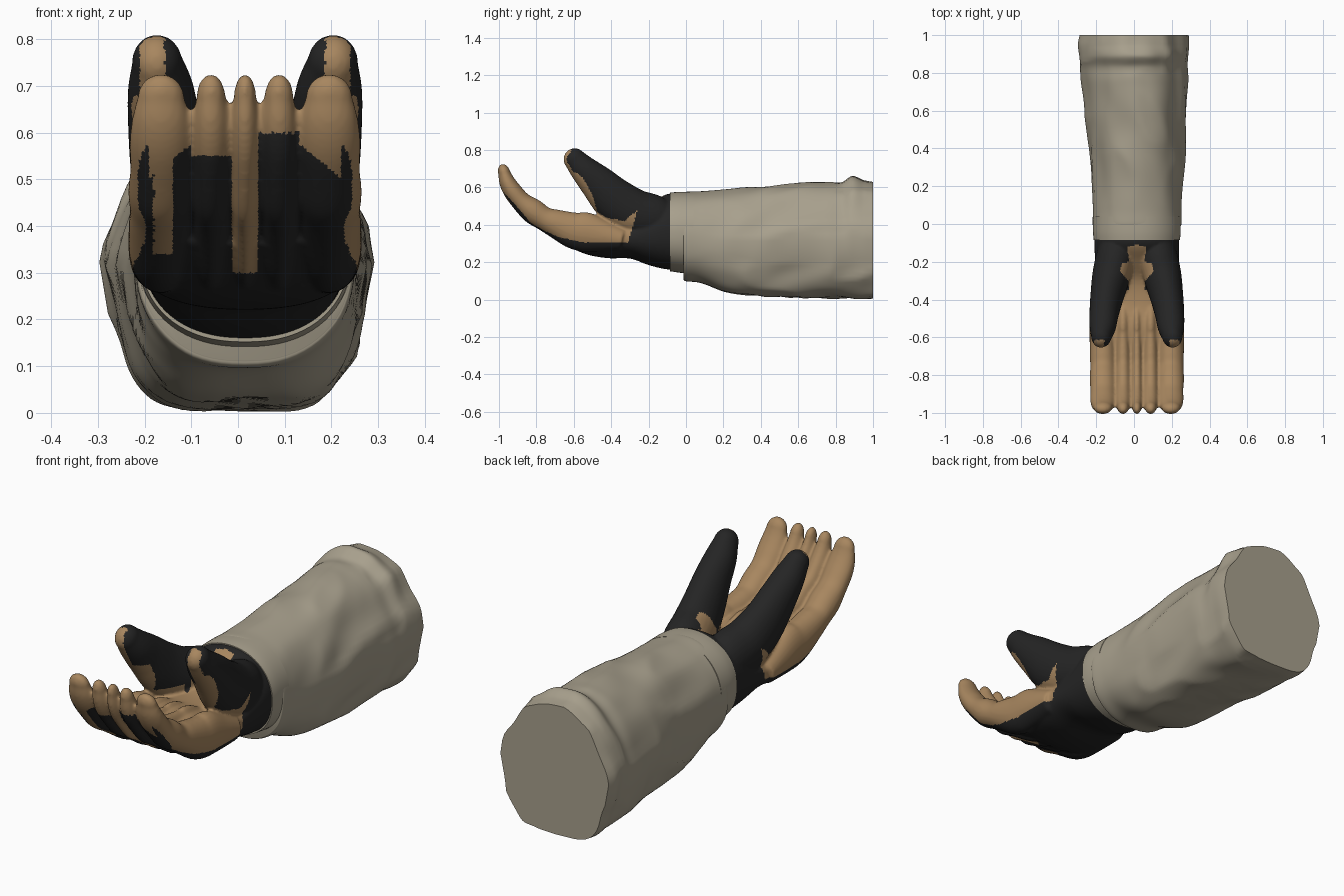
import bpy, bmesh, math
from mathutils import Vector, noise

if "Cube" in bpy.data.objects:
    bpy.data.objects.remove(bpy.data.objects["Cube"])

MID = 0.015  # mirror line of the hand


def material(name, rgb):
    m = bpy.data.materials.new(name)
    m.use_nodes = True
    m.diffuse_color = (*rgb, 1)
    bsdf = m.node_tree.nodes["Principled BSDF"]
    bsdf.inputs["Base Color"].default_value = (*rgb, 1)
    bsdf.inputs["Roughness"].default_value = 0.8
    return m


BLACK = material("black fabric", (0.018, 0.018, 0.018))
TAN = material("tan leather", (0.39, 0.24, 0.115))
GREY = material("warm grey cloth", (0.39, 0.35, 0.265))


def spline(pts, steps):
    """Smooth curve through tuples of any length."""
    pts = [Vector(p) for p in pts]
    out = []
    for i in range(len(pts) - 1):
        a, b, c, d = pts[max(i - 1, 0)], pts[i], pts[i + 1], pts[min(i + 2, len(pts) - 1)]
        for k in range(steps):
            t = k / steps
            out.append(b + (c - a) * (t / 2) + (a * 2 - b * 5 + c * 4 - d) * (t * t / 2)
                       + (b * 3 - a - c * 3 + d) * (t ** 3 / 2))
    return out + [pts[-1]]


def lerp_table(table, t):
    for (a, va), (b, vb) in zip(table, table[1:]):
        if t <= b:
            return va + (vb - va) * max(0, (t - a) / (b - a))
    return table[-1][1]


def loft(bm, rings):
    loops = [[bm.verts.new(p) for p in ring] for ring in rings]
    n = len(loops[0])
    faces = [bm.faces.new(loops[0]), bm.faces.new(loops[-1])]
    for a, b in zip(loops, loops[1:]):
        for i in range(n):
            j = (i + 1) % n
            faces.append(bm.faces.new((a[i], a[j], b[j], b[i])))
    bmesh.ops.recalc_face_normals(bm, faces=faces)


def section(y, half, low, high, cx=MID, top=2.1, bottom=2.3, taper=0, n=72):
    """Upright rounded cross-section; a larger power is squarer."""
    ring, mid, h = [], (low + high) / 2, (high - low) / 2
    for i in range(n):
        a = math.tau * i / n
        c, s = math.cos(a), math.sin(a)
        p = 2 / (bottom if s < 0 else top)
        up = math.copysign(abs(s) ** p, s)
        across = math.copysign(abs(c) ** p, c) * (1 - taper * abs(up))
        ring.append(Vector((cx + half * across, y, mid + h * up)))
    return ring


def digit(bm, pts):
    """Round-tipped tube; points are x, y, z, half width, half thickness."""
    path = spline(pts, 6)
    rings = []

    def ring(c, t, rx, rn):
        side = (Vector((1, 0, 0)) - t * t.x).normalized()
        up = side.cross(t)
        rings.append([c + side * rx * math.cos(math.tau * i / 28) + up * rn * math.sin(math.tau * i / 28)
                      for i in range(28)])

    for i, p in enumerate(path):
        t = (path[min(i + 1, len(path) - 1)] - path[max(i - 1, 0)]).to_3d().normalized()
        ring(Vector(p[:3]), t, p[3], p[4])
    reach = max(0.052, p[4])
    for deg in range(15, 90, 14):
        a = math.radians(deg)
        ring(Vector(p[:3]) + t * reach * math.sin(a), t, p[3] * math.cos(a), p[4] * math.cos(a))
    loft(bm, rings)


def make(name, bm, mats):
    me = bpy.data.meshes.new(name)
    bm.to_mesh(me)
    bm.free()
    ob = bpy.data.objects.new(name, me)
    bpy.context.collection.objects.link(ob)
    for m in mats:
        me.materials.append(m)
    bpy.ops.object.select_all(action="DESELECT")
    ob.select_set(True)
    bpy.context.view_layer.objects.active = ob
    return ob


# Glove: palm, five fingers and a thumb on each side, fused together
bm = bmesh.new()
palm = [(0.02, 0.222, 0.155, 0.56), (-0.1, 0.224, 0.162, 0.565), (-0.2, 0.222, 0.185, 0.5),
        (-0.3, 0.222, 0.22, 0.44), (-0.42, 0.23, 0.222, 0.43), (-0.54, 0.235, 0.245, 0.45),
        (-0.64, 0.235, 0.295, 0.445), (-0.73, 0.22, 0.36, 0.45)]
loft(bm, [section(*p) for p in spline(palm, 5)])

# Finger path: y, z, half thickness, width factor
finger = [(-0.34, 0.32, 0.06, 0.9), (-0.44, 0.34, 0.085, 0.97), (-0.53, 0.36, 0.105, 1),
          (-0.6, 0.37, 0.098, 1), (-0.7, 0.408, 0.076, 0.98),
          (-0.76, 0.434, 0.064, 0.95), (-0.82, 0.474, 0.067, 1), (-0.88, 0.523, 0.054, 0.94),
          (-0.927, 0.58, 0.05, 0.96), (-0.956, 0.63, 0.043, 0.88), (-0.971, 0.675, 0.033, 0.72)]
for off, width in ((-0.18, 0.07), (-0.073, 0.043), (0, 0.033), (0.073, 0.043), (0.18, 0.07)):
    digit(bm, [(MID + off, y, z, width * w, r) for y, z, r, w in finger])

# Thumb path: offset from the middle, y, z, half width, half thickness
thumb = [(0.1, -0.1, 0.41, 0.09, 0.105), (0.115, -0.18, 0.435, 0.102, 0.127),
         (0.137, -0.28, 0.465, 0.1, 0.128), (0.158, -0.38, 0.532, 0.088, 0.12),
         (0.173, -0.47, 0.622, 0.078, 0.098), (0.181, -0.545, 0.695, 0.07, 0.076),
         (0.188, -0.595, 0.75, 0.054, 0.06)]
for s in (-1, 1):
    digit(bm, [(MID + s * u, *rest) for u, *rest in thumb])

glove = make("glove", bm, [BLACK, TAN])
remesh = glove.modifiers.new("fuse", "REMESH")
remesh.mode = "VOXEL"
remesh.voxel_size = 0.0075
relax = glove.modifiers.new("relax", "SMOOTH")
relax.factor, relax.iterations = 0.5, 5
for mod in ("fuse", "relax"):
    bpy.ops.object.modifier_apply(modifier=mod)

SIDE_EDGE = [(-1, 0.6), (-0.91, 0.505), (-0.83, 0.41), (-0.75, 0.365), (-0.67, 0.33), (-0.54, 0.305)]
THUMB_EDGE = [(-0.7, 0.8), (-0.64, 0.73), (-0.55, 0.65), (-0.5, 0.56), (-0.475, 0.47), (-0.43, 0.44),
              (-0.33, 0.42), (-0.26, 0.48), (-0.24, 0.55)]
VALLEY = [(-0.62, 0.2), (-0.55, 0.1), (-0.48, 0.06), (-0.4, 0.04), (-0.3, 0.045), (-0.25, 0.09),
          (-0.21, 0.08), (-0.2, 0.04), (-0.12, 0.05), (-0.11, 0)]


def is_tan(c, n):
    u, y, z = abs(c.x - MID), c.y, c.z
    below_thumb = z < lerp_table(THUMB_EDGE, y)
    in_valley = u < lerp_table(VALLEY, y)
    if y > -0.68 and z > 0.49 and u > 0.1:                    # thumb pads
        if z > 0.62:
            return n.y < -0.3 and 0.172 < u < 0.225 or (below_thumb and z < 0.68 and u > 0.172)
        return y < -0.44 and below_thumb
    if n.z < 0 and u < 0.205 and (y < -0.68 or z < 0.34):     # back of the hand
        if u < 0.028:
            return z > 0.3 and y < -0.4
        if u < 0.115:
            return z > (0.6 if c.x > MID else 0.55)
        return z > 0.5 + (0.21 - u) * 0.8 or (-0.18 < c.x < -0.14 and z > 0.34 and y < -0.5)
    if u > 0.12:                                              # outer fingers and side of the palm
        return lerp_table(SIDE_EDGE, y) < z and below_thumb and y < -0.31 + (z - 0.305) * 0.29
    return z > 0.3 and (in_valley or (y < -0.35 and z < 0.47))  # palm between the thumbs


for f in glove.data.polygons:
    f.material_index = int(is_tan(f.center, f.normal))
bpy.ops.object.shade_smooth_by_angle(angle=math.radians(60))

# Wrist cuff tucked inside the sleeve
bm = bmesh.new()
cuff = [(-0.085, 0.228, 0.152, 0.572), (-0.04, 0.232, 0.145, 0.576), (0.04, 0.232, 0.135, 0.576)]
loft(bm, [section(*p) for p in spline(cuff, 4)])
make("wrist_cuff", bm, [GREY])
bpy.ops.object.shade_smooth_by_angle(angle=math.radians(40))

# Loose sleeve, boxier and more creased towards the open end
bm = bmesh.new()
sleeve = [(-0.014, 0.228, 0.112, 0.568, 0.015), (0.0, 0.235, 0.098, 0.577, 0.015),
          (0.08, 0.235, 0.09, 0.578, 0.016), (0.22, 0.242, 0.042, 0.588, 0.016),
          (0.4, 0.262, 0.022, 0.605, 0.015), (0.6, 0.272, 0.014, 0.62, 0.012),
          (0.75, 0.284, 0.01, 0.622, 0.004), (0.83, 0.282, 0.009, 0.622, 0.003),
          (0.89, 0.287, 0.008, 0.656, 0.003), (0.95, 0.295, 0.007, 0.638, 0),
          (1.0, 0.291, 0.009, 0.628, 0.002)]
rings = []
for y, half, low, high, cx in spline(sleeve, 9):
    loose = min(1, max(0, y / 0.4))
    ring = section(y, half, low, high, cx, 2.1 + 0.2 * loose, 2.3 + 2.2 * loose, 0.22 * loose)
    centre = Vector((cx, y, (low + high) / 2))
    for p in ring:
        d = (p - centre).normalized()
        q = Vector((p.x * 5 + p.y, p.y * 3 - p.z * 2, p.z * 5))
        crease = 0.5 - 2 * abs(noise.noise(q))
        p += d * 0.012 * (0.15 + 0.85 * loose) * (crease + 0.5 * noise.noise(q * 2))
        p.z = max(p.z, 0.003 * abs(math.sin(p.x * 17)))
    rings.append(ring)
loft(bm, rings)
make("sleeve", bm, [GREY])
bpy.ops.object.shade_smooth_by_angle(angle=math.radians(45))
